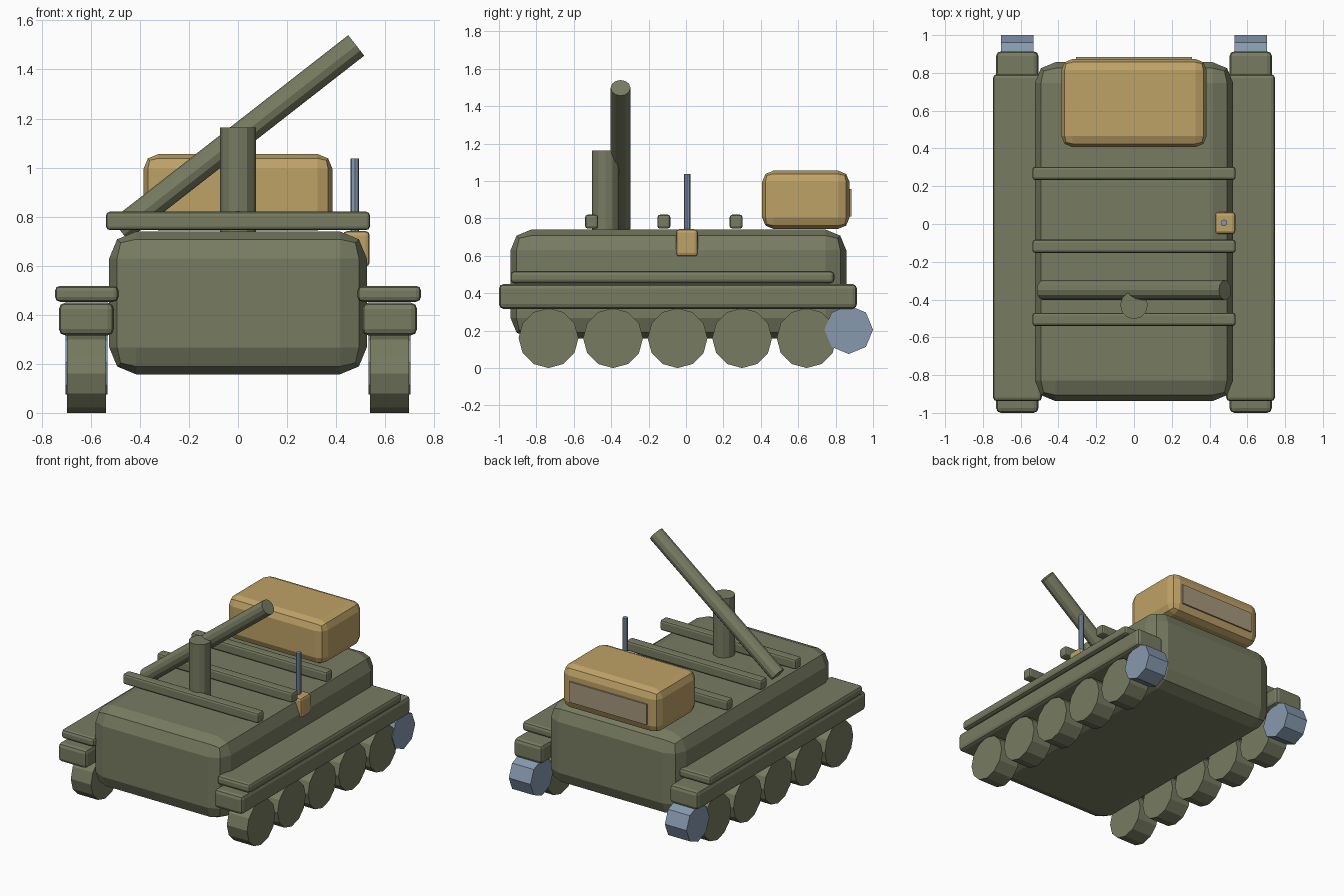
import bpy, bmesh, math
from mathutils import Matrix, Vector

if "Cube" in bpy.data.objects:
    bpy.data.objects.remove(bpy.data.objects["Cube"])


def material(name, rgb):
    m = bpy.data.materials.new(name)
    m.diffuse_color = (*rgb, 1.0)
    m.use_nodes = True
    m.node_tree.nodes["Principled BSDF"].inputs["Base Color"].default_value = m.diffuse_color
    return m


GREEN = material("olive green", (0.185, 0.200, 0.120))
OCHRE = material("ochre", (0.52, 0.36, 0.135))
BLUE = material("steel blue", (0.24, 0.32, 0.43))
TAN = material("dull tan", (0.38, 0.31, 0.20))


def finish(name, bm, mat):
    me = bpy.data.meshes.new(name)
    bmesh.ops.recalc_face_normals(bm, faces=bm.faces[:])
    bm.to_mesh(me)
    bm.free()
    me.materials.append(mat)
    ob = bpy.data.objects.new(name, me)
    bpy.context.collection.objects.link(ob)
    return ob


def box(name, x, y, z, mat, bevel=0.0, segments=2):
    """Box from (min, max) ranges with bevelled edges."""
    bm = bmesh.new()
    size = [b - a for a, b in (x, y, z)]
    mid = Vector([(a + b) / 2 for a, b in (x, y, z)])
    bmesh.ops.create_cube(bm, size=1, matrix=Matrix.Translation(mid) @ Matrix.Diagonal((*size, 1)))
    if bevel:
        bmesh.ops.bevel(bm, geom=bm.edges[:], offset=bevel, segments=segments,
                        profile=0.5, affect='EDGES')
    return finish(name, bm, mat)


def rod(name, p, q, r, mat, sides=12):
    """Cylinder from point p to point q."""
    p, q = Vector(p), Vector(q)
    d = q - p
    turn = Vector((0, 0, 1)).rotation_difference(d).to_matrix().to_4x4()
    bm = bmesh.new()
    bmesh.ops.create_cone(bm, cap_ends=True, segments=sides, radius1=r, radius2=r,
                          depth=d.length, matrix=Matrix.Translation((p + q) / 2) @ turn)
    return finish(name, bm, mat)


# Hull
box("hull", (-0.525, 0.525), (-0.938, 0.857), (0.157, 0.74), GREEN, 0.11)

# Fenders, skirts, road wheels and rear drive wheels on both sides
for side, s in (("left", -1), ("right", 1)):
    def span(a, b):
        return tuple(sorted((s * a, s * b)))
    box(f"fender_{side}", span(0.488, 0.746), (-0.938, 0.793), (0.453, 0.518), GREEN, 0.02)
    box(f"skirt_{side}", span(0.506, 0.73), (-1.0, 0.914), (0.316, 0.449), GREEN, 0.025)
    for i in range(5):
        y = -0.735 + 0.345 * i
        rod(f"road_wheel_{side}_{i + 1}", (s * 0.538, y, 0.16), (s * 0.698, y, 0.16), 0.16, GREEN)
    rod(f"drive_wheel_{side}", (s * 0.532, 0.87, 0.205), (s * 0.704, 0.87, 0.205), 0.13, BLUE, 8)

# Cross rails on the deck
for i, y in enumerate((-0.505, -0.118, 0.268)):
    box(f"deck_rail_{i + 1}", (-0.538, 0.538), (y - 0.035, y + 0.035), (0.745, 0.82), GREEN, 0.015)

# Post and slanted tube
rod("post", (0, -0.43, 0.70), (0, -0.43, 1.163), 0.073, GREEN)
rod("slanted_tube", (-0.482, -0.35, 0.746), (0.482, -0.35, 1.498), 0.053, GREEN)

# Rear crate with its back panel
box("rear_crate", (-0.385, 0.385), (0.407, 0.874), (0.744, 1.055), OCHRE, 0.06)
box("crate_panel", (-0.307, 0.307), (0.868, 0.885), (0.81, 0.957), TAN)

# Aerial and its mount
box("aerial_mount", (0.428, 0.537), (-0.054, 0.064), (0.596, 0.742), OCHRE, 0.018)
rod("aerial", (0.476, 0.006, 0.70), (0.476, 0.006, 1.037), 0.0175, BLUE, 8)
